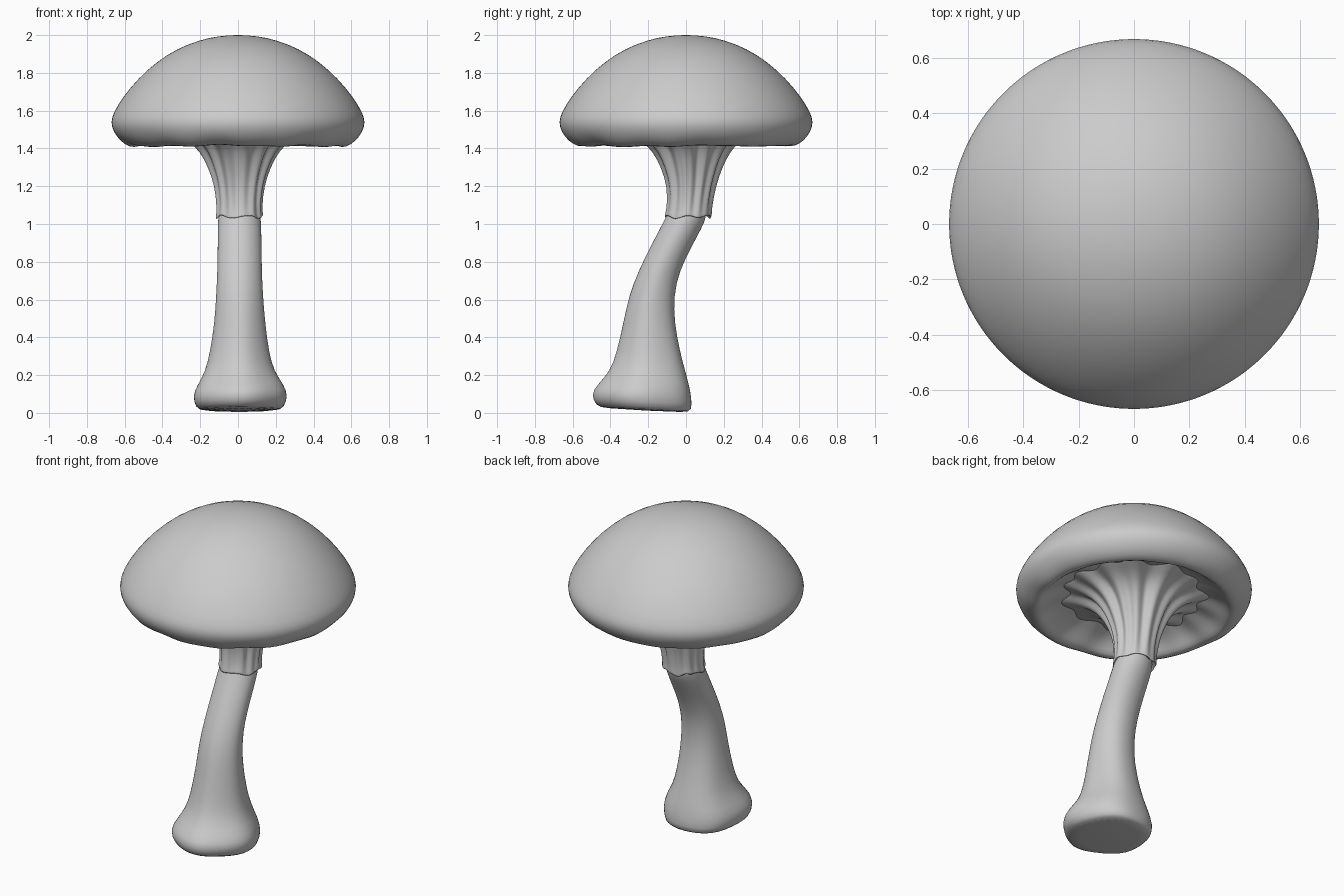
import bpy, bmesh, math
from mathutils import Vector, noise

if "Cube" in bpy.data.objects:
    bpy.data.objects.remove(bpy.data.objects["Cube"])


def loft(name, rings, subdiv=1):
    """Skin a list of equal-length point rings, capping both ends."""
    bm = bmesh.new()
    loops = [[bm.verts.new(p) for p in ring] for ring in rings]
    n = len(loops[0])
    for a, b in zip(loops, loops[1:]):
        for i in range(n):
            j = (i + 1) % n
            bm.faces.new((a[i], a[j], b[j], b[i]))
    bm.faces.new(loops[0][::-1])
    bm.faces.new(loops[-1])
    bmesh.ops.recalc_face_normals(bm, faces=bm.faces[:])
    for f in bm.faces:
        f.smooth = True
    mesh = bpy.data.meshes.new(name)
    bm.to_mesh(mesh)
    bm.free()
    obj = bpy.data.objects.new(name, mesh)
    bpy.context.collection.objects.link(obj)
    if subdiv:
        mod = obj.modifiers.new("smooth", 'SUBSURF')
        mod.levels = mod.render_levels = subdiv
    return obj


def angles(n):
    return [math.tau * i / n for i in range(n)]


def flute(a):
    """Irregular ridges around the stem, roughly -1 to 1."""
    return 0.65 * math.cos(13 * a + 0.9 * math.sin(2 * a)) + 0.35 * math.cos(7 * a + 1.3)


# Cap: domed top, rounded lip, hollow underside
cap_profile = [(0.01, 2.0), (0.1, 1.996), (0.2, 1.975), (0.32, 1.93), (0.43, 1.86),
               (0.53, 1.77), (0.61, 1.673), (0.66, 1.59), (0.675, 1.54), (0.662, 1.49),
               (0.625, 1.44), (0.575, 1.41), (0.54, 1.413), (0.505, 1.45),
               (0.44, 1.49), (0.3, 1.53), (0.15, 1.55), (0.01, 1.55)]
cap_rings = []
for k, (r, z) in enumerate(cap_profile):
    ring = []
    for a in angles(64):
        # Uneven lip and faint radial gills below
        dz = dr = 0.0
        if 10 <= k <= 13:
            dz = 0.014 * noise.noise(Vector((math.cos(a) * 3, math.sin(a) * 3, 4)))
        if 13 <= k <= 15:
            dz = 0.012 * flute(a)
        ring.append(((r + dr) * math.cos(a), (r + dr) * math.sin(a), z + dz))
    cap_rings.append(ring)
loft("cap", cap_rings)

# Lower stem: z, min x, max x, min y, max y
stem_sections = [(0.012, -0.20, 0.21, -0.43, 0.01), (0.025, -0.225, 0.24, -0.475, 0.035),
                 (0.09, -0.245, 0.265, -0.50, 0.035), (0.15, -0.215, 0.24, -0.465, 0.02),
                 (0.22, -0.175, 0.19, -0.40, 0.0), (0.32, -0.15, 0.163, -0.365, -0.028),
                 (0.48, -0.125, 0.143, -0.33, -0.06), (0.62, -0.117, 0.132, -0.302, -0.063),
                 (0.75, -0.11, 0.126, -0.252, -0.035), (0.88, -0.108, 0.125, -0.188, 0.03),
                 (0.98, -0.108, 0.123, -0.135, 0.085), (1.05, -0.105, 0.12, -0.10, 0.115),
                 (1.12, -0.09, 0.10, -0.07, 0.10)]
stem_rings = []
for z, x0, x1, y0, y1 in stem_sections:
    ring = []
    for a in angles(32):
        lump = 1 + 0.025 * math.cos(5 * a + 1) * (1 - z / 1.2)
        # Base underside tilts down slightly toward +y
        tilt = -0.012 * math.sin(a) if z < 0.1 else 0
        ring.append(((x0 + x1) / 2 + (x1 - x0) / 2 * math.cos(a) * lump,
                     (y0 + y1) / 2 + (y1 - y0) / 2 * math.sin(a) * lump, z + tilt))
    stem_rings.append(ring)
loft("lower_stem", stem_rings)

# Fluted collar: ragged skirt edge at the bottom, flaring into gills at the top
# z, radius, centre y, ridge height
collar_sections = [(1.07, 0.09, 0.012, 0), (1.045, 0.112, 0.01, 0), (1.032, 0.124, 0.01, 0.003),
                   (1.05, 0.122, 0.012, 0.004), (1.09, 0.117, 0.017, 0.006),
                   (1.2, 0.124, 0.027, 0.010), (1.3, 0.156, 0.027, 0.014),
                   (1.38, 0.193, 0.025, 0.02), (1.44, 0.245, 0.02, 0.03),
                   (1.48, 0.32, 0.01, 0.04), (1.505, 0.42, 0.0, 0.05),
                   (1.54, 0.46, 0.0, 0.03), (1.58, 0.3, 0.0, 0.0)]
collar_rings = []
for z, r, cy, amp in collar_sections:
    ring = []
    for a in angles(104):
        rr = r + amp * flute(a)
        ragged = 0.013 * noise.noise(Vector((math.cos(a) * 2, math.sin(a) * 2, 1))) \
            + 0.006 * math.cos(5 * a) if z < 1.08 else 0
        ring.append((0.007 + rr * math.cos(a), cy + rr * math.sin(a), z + ragged))
    collar_rings.append(ring)
loft("fluted_collar", collar_rings)
